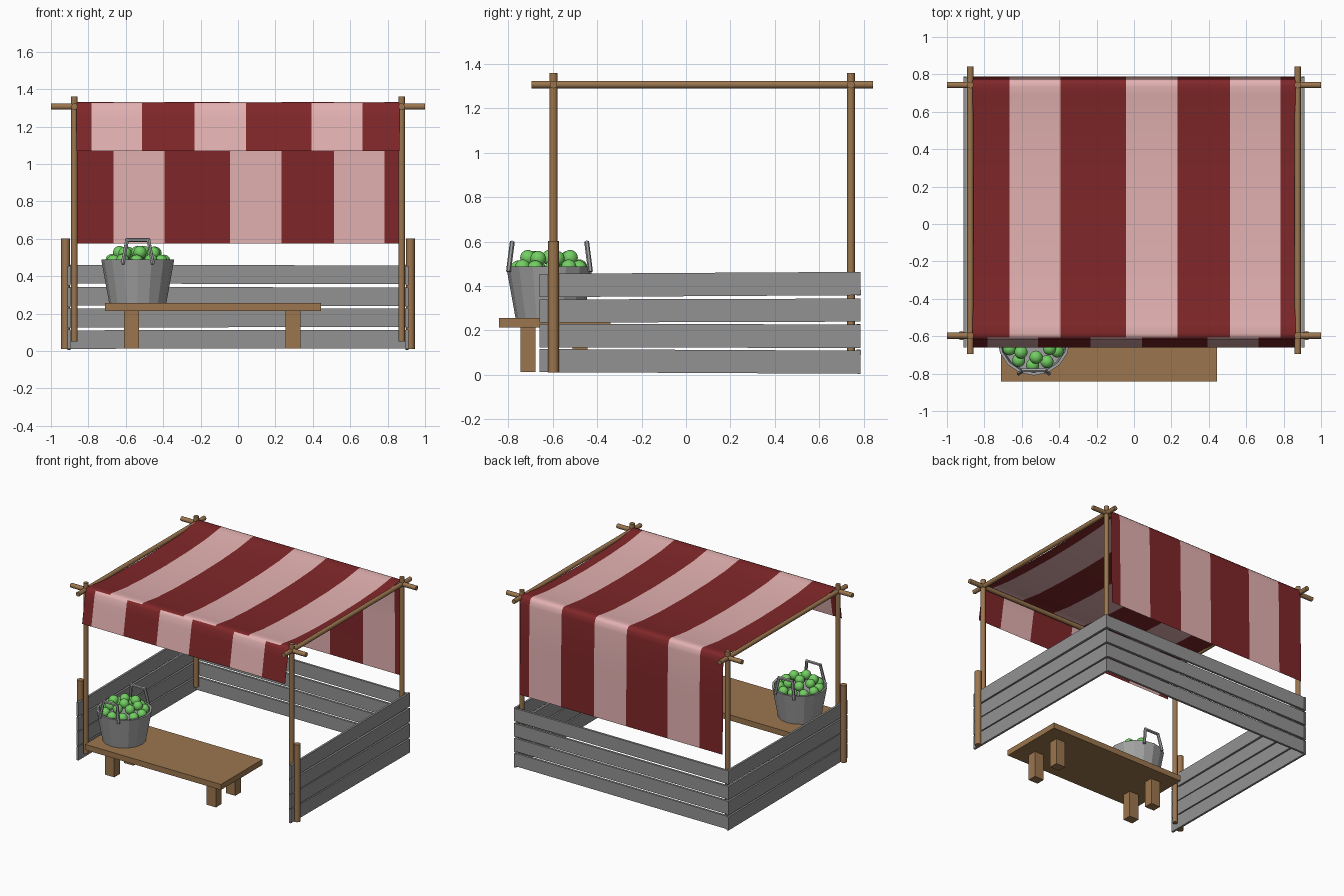
import bpy, bmesh, math
from mathutils import Vector, Matrix

if "Cube" in bpy.data.objects:
    bpy.data.objects.remove(bpy.data.objects["Cube"])


def mat(name, rgb):
    m = bpy.data.materials.new(name)
    m.diffuse_color = (*rgb, 1)
    m.use_nodes = True
    m.node_tree.nodes["Principled BSDF"].inputs["Base Color"].default_value = m.diffuse_color
    return m


WOOD = mat("brown wood", (0.33, 0.18, 0.077))
GREY = mat("grey boards", (0.29, 0.29, 0.29))
METAL = mat("bucket grey", (0.36, 0.36, 0.36))
RED = mat("dark red cloth", (0.215, 0.02, 0.022))
PINK = mat("pale pink cloth", (0.77, 0.44, 0.44))
GREEN = mat("apple green", (0.17, 0.62, 0.125))


def finish(name, bm, *mats, angle=None):
    me = bpy.data.meshes.new(name)
    bm.to_mesh(me)
    bm.free()
    for m in mats:
        me.materials.append(m)
    ob = bpy.data.objects.new(name, me)
    bpy.context.collection.objects.link(ob)
    if angle is not None:
        bpy.ops.object.select_all(action='DESELECT')
        ob.select_set(True)
        bpy.context.view_layer.objects.active = ob
        bpy.ops.object.shade_smooth_by_angle(angle=math.radians(angle))
    return ob


def box(name, lo, hi, m, tilt=None):
    lo, hi = Vector(lo), Vector(hi)
    bm = bmesh.new()
    bmesh.ops.create_cube(bm, size=1)
    bmesh.ops.scale(bm, vec=hi - lo, verts=bm.verts)
    if tilt:
        bmesh.ops.rotate(bm, matrix=Matrix.Rotation(tilt[0], 3, tilt[1]), verts=bm.verts)
    bmesh.ops.translate(bm, vec=(lo + hi) / 2, verts=bm.verts)
    return finish(name, bm, m)


def rod(name, a, b, r, m, sides=12):
    a, b = Vector(a), Vector(b)
    d = b - a
    bm = bmesh.new()
    bmesh.ops.create_cone(bm, cap_ends=True, segments=sides, radius1=r, radius2=r, depth=d.length)
    bmesh.ops.transform(bm, verts=bm.verts, matrix=Matrix.Translation((a + b) / 2)
                        @ d.to_track_quat('Z', 'Y').to_matrix().to_4x4())
    return finish(name, bm, m, angle=40)


# Frame: four poles, beams and short front posts
FY, BY, PX = -0.597, 0.743, 0.875
for s, side in ((-1, "left"), (1, "right")):
    for y, end in ((FY, "front"), (BY, "back")):
        rod(f"{end}_{side}_pole", (s * PX, y, 0.05), (s * PX, y, 1.36), 0.018, WOOD)
    rod(f"{side}_beam", (s * PX, -0.695, 1.307), (s * PX, 0.842, 1.307), 0.017, WOOD)
    rod(f"{side}_short_post", (s * 0.922, FY, 0.01), (s * 0.922, FY, 0.602), 0.024, WOOD)
for y, end in ((FY, "front"), (BY, "back")):
    rod(f"{end}_beam", (-1, y, 1.307), (1, y, 1.307), 0.017, WOOD)

# Slatted walls on three sides, boards slightly crooked
slats = ((0.008, 0.112, -0.005), (0.122, 0.228, -0.002), (0.237, 0.341, 0.003), (0.354, 0.459, 0.006))
for i, (z0, z1, t) in enumerate(slats):
    for s, side in ((-1, "left"), (1, "right")):
        box(f"{side}_slat_{i}", (s * 0.903 - 0.008, -0.66, z0), (s * 0.903 + 0.008, 0.787, z1), GREY, (t, 'X'))
    box(f"back_slat_{i}", (-0.897, 0.768, z0 + 0.005), (0.897, 0.785, z1), GREY, (t * 0.3, 'Y'))

# Canopy: one draped sheet; the front valance has its stripes mirrored
profile = [(-0.66, 1.07), (-0.645, 1.16), (-0.63, 1.25), (-0.619, 1.305), (-0.607, 1.326), (-0.585, 1.331),
           (-0.54, 1.324), (-0.42, 1.308), (-0.2, 1.296), (0.07, 1.291), (0.35, 1.296), (0.56, 1.308),
           (0.69, 1.324), (0.735, 1.331), (0.76, 1.327), (0.774, 1.31), (0.78, 1.27), (0.784, 1.0), (0.788, 0.575)]
edges = [-0.665, -0.393, -0.042, 0.232, 0.512, 0.784]
xs = sorted({-0.863, 0.863, *edges, *[-e for e in edges]})
bm = bmesh.new()
rows = [[bm.verts.new((x, y, z)) for x in xs] for y, z in profile]
for a, b in zip(rows, rows[1:]):
    for i in range(len(xs) - 1):
        f = bm.faces.new((a[i], a[i + 1], b[i + 1], b[i]))
        c = f.calc_center_median()
        x = -c.x if c.y < -0.607 else c.x
        f.material_index = sum(x > e for e in edges) % 2
        f.smooth = True
finish("striped_canopy", bm, RED, PINK)

# Bench
box("bench_top", (-0.71, -0.843, 0.213), (0.445, -0.34, 0.256), WOOD)
for i, x in enumerate((-0.57, 0.295)):
    for j, y in enumerate((-0.712, -0.478)):
        box(f"bench_leg_{i}_{j}", (x - 0.04, y - 0.034, 0.013), (x + 0.04, y + 0.034, 0.214), WOOD)

# Bucket: open tapered shell with a rim and inner floor
CX, CY, N = -0.536, -0.615, 16
shell = [(0.153, 0.256), (0.195, 0.488), (0.18, 0.488), (0.172, 0.44)]
bm = bmesh.new()
rings = [[bm.verts.new((CX + r * math.cos(2 * math.pi * k / N), CY + r * math.sin(2 * math.pi * k / N), z))
          for k in range(N)] for r, z in shell]
for a, b in zip(rings, rings[1:]):
    for k in range(N):
        n = (k + 1) % N
        bm.faces.new((a[k], a[n], b[n], b[k]))
bm.faces.new(rings[0][::-1])
bm.faces.new(rings[-1])
finish("bucket", bm, METAL)

# Two upright bucket handles
for s, end in ((-1, "front"), (1, "back")):
    pts = [Vector((CX + x, CY + s * d, z)) for x, d, z in
           ((-0.08, 0.184, 0.47), (-0.057, 0.168, 0.594), (0.057, 0.168, 0.594), (0.08, 0.184, 0.47))]
    for k in range(3):
        e = (pts[k + 1] - pts[k]).normalized() * 0.006
        rod(f"{end}_handle_part_{k}", pts[k] - e, pts[k + 1] + e, 0.011, METAL, 6)

# Heap of apples
k = 0
for count, ring, z, turn in ((11, 0.14, 0.48, 0.1), (7, 0.098, 0.523, 0.35), (1, 0.0, 0.528, 0)):
    for i in range(count):
        a = turn + 2 * math.pi * i / count
        bm = bmesh.new()
        bmesh.ops.create_icosphere(bm, subdivisions=3, radius=0.035, matrix=Matrix.Translation(
            (CX + ring * math.cos(a), CY + ring * math.sin(a), z + 0.004 * (i % 2))))
        finish(f"apple_{k}", bm, GREEN, angle=60)
        k += 1
